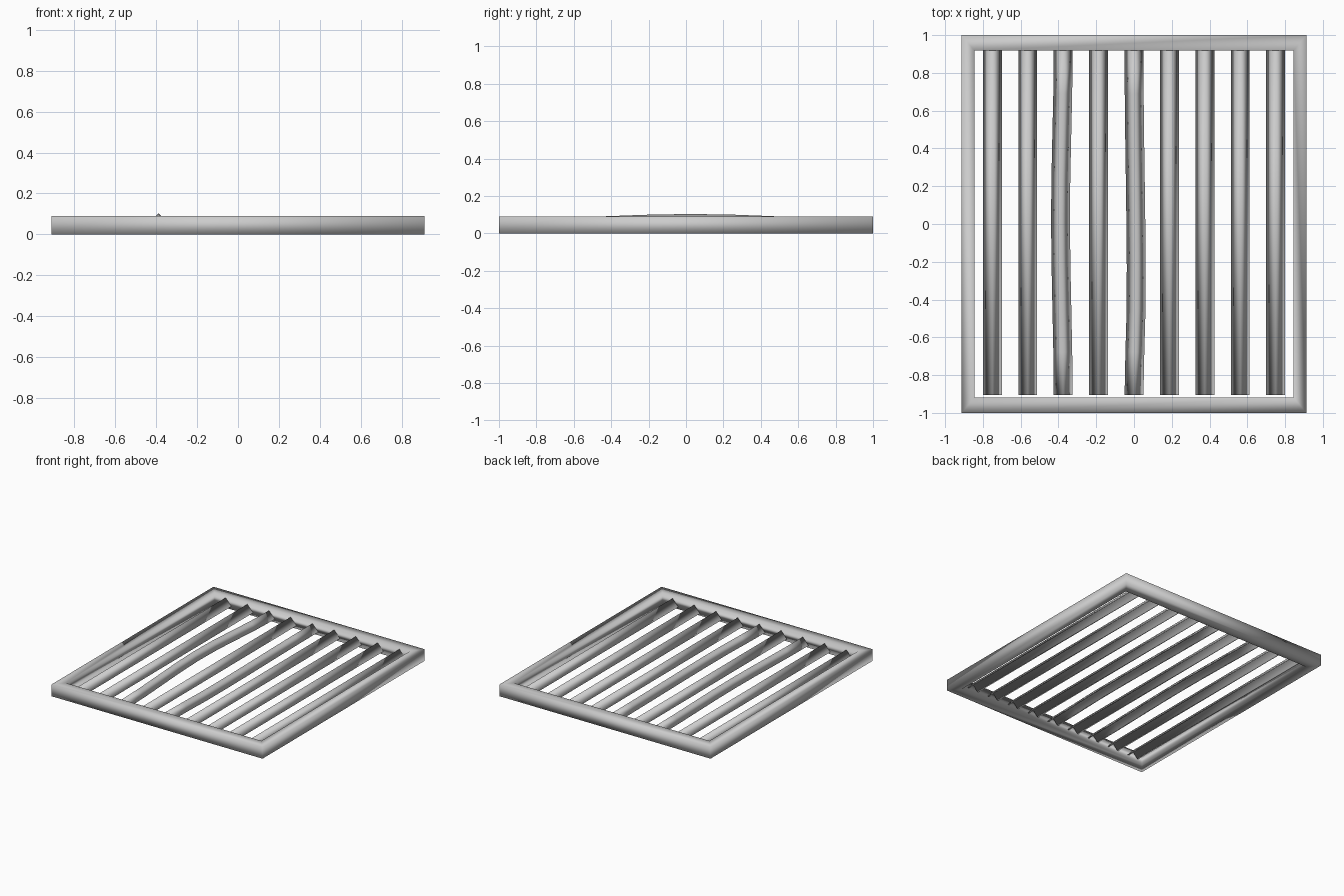
import bpy
import bmesh
import math

if "Cube" in bpy.data.objects:
    bpy.data.objects.remove(bpy.data.objects["Cube"], do_unlink=True)

steel = bpy.data.materials.new("grey steel")
steel.use_nodes = True
GREY = (0.6, 0.6, 0.6, 1)
steel.diffuse_color = GREY
steel.node_tree.nodes["Principled BSDF"].inputs["Base Color"].default_value = GREY


def finish(name, bm):
    """Turn a bmesh into a smooth grey object."""
    bmesh.ops.recalc_face_normals(bm, faces=bm.faces[:])
    for face in bm.faces:
        face.smooth = True
    mesh = bpy.data.meshes.new(name)
    bm.to_mesh(mesh)
    bm.free()
    mesh.materials.append(steel)
    obj = bpy.data.objects.new(name, mesh)
    bpy.context.collection.objects.link(obj)
    return obj


def loft(name, rings, close=False, caps=False):
    """Join matching closed rings of points with quads."""
    bm = bmesh.new()
    loops = [[bm.verts.new(p) for p in ring] for ring in rings]
    pairs = list(zip(loops, loops[1:]))
    if close:
        pairs.append((loops[-1], loops[0]))
    for a, b in pairs:
        for i in range(len(a)):
            j = (i + 1) % len(a)
            bm.faces.new((a[i], a[j], b[j], b[i]))
    if caps:
        bm.faces.new(loops[0])
        bm.faces.new(loops[-1])
    return finish(name, bm)


# Rectangular frame with a square section
TOP = 0.09
OUTER = (0.912, 1.0)
INNER = (0.845, 0.918)


def rectangle(half, z):
    x, y = half
    return [(-x, -y, z), (x, -y, z), (x, y, z), (-x, y, z)]


loft("frame", [rectangle(OUTER, 0), rectangle(OUTER, TOP),
               rectangle(INNER, TOP), rectangle(INNER, 0)], close=True)

# Angle-iron bars: a thin chevron section swept front to back
PEAK = 0.079
HALF = 0.05
WALL = 0.012
chevron = [(0, PEAK), (HALF, PEAK - 0.055), (HALF - WALL, PEAK - 0.055),
           (0, PEAK - WALL), (WALL - HALF, PEAK - 0.055), (-HALF, PEAK - 0.055)]


def bar(name, x, bend_x=0, bend_z=0, middle=0, steps=1):
    rings = []
    for i in range(steps + 1):
        y = -0.905 + 1.823 * i / steps
        reach = 0.92 + (middle if y < middle else -middle)
        bulge = 0.5 + 0.5 * math.cos(math.pi * min(1, abs(y - middle) / reach))
        rings.append([(x + bend_x * bulge + px, y, pz + bend_z * bulge)
                      for px, pz in chevron])
    loft(name, rings, caps=True)


SPACING = 0.1875
bent = {2: dict(bend_x=-0.014, bend_z=0.025, middle=0.04, steps=8),
        4: dict(bend_x=0.012, middle=-0.35, steps=8)}
for n in range(9):
    bar(f"bar_{n + 1}", (n - 4) * SPACING, **bent.get(n, {}))
